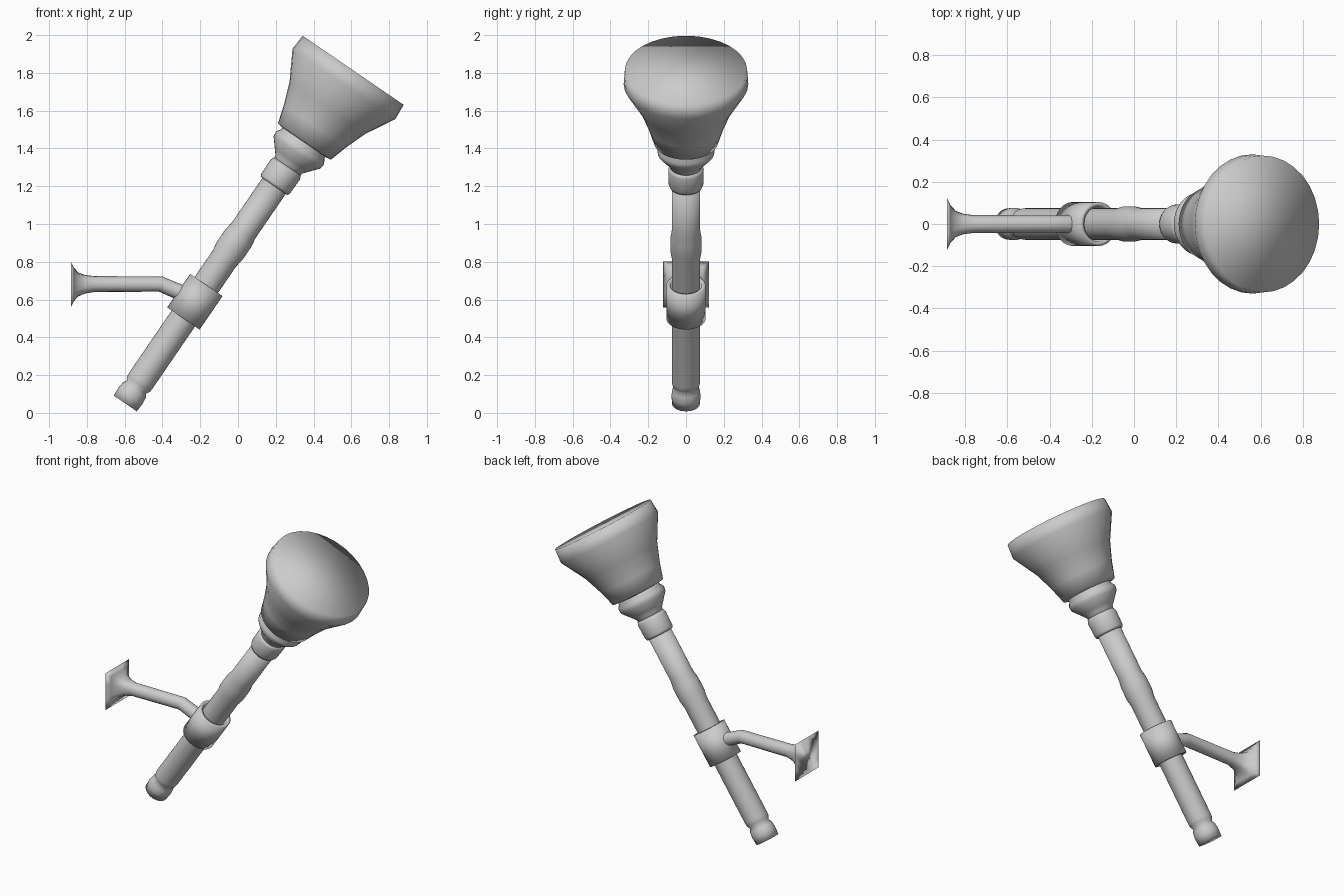
import bpy, bmesh, math
from mathutils import Vector, Matrix

cube = bpy.data.objects.get("Cube")
if cube:
    bpy.data.objects.remove(cube, do_unlink=True)

# Single grey finish
grey = bpy.data.materials.new("plain_grey")
grey.use_nodes = True
GREY = (0.6, 0.6, 0.6, 1)
grey.diffuse_color = GREY
grey.node_tree.nodes["Principled BSDF"].inputs["Base Color"].default_value = GREY

# Leaning axis of the torch
BASE = Vector((-0.597, 0, 0.05))
TIP = Vector((0.6125, 0, 1.8175))
AXIS = (TIP - BASE).normalized()
LEAN = Matrix.Translation(BASE) @ AXIS.to_track_quat('Z', 'Y').to_matrix().to_4x4()


def loft(name, rings, closed=False, matrix=Matrix()):
    """Skin a list of point rings; cap the ends or join last ring to first."""
    bm = bmesh.new()
    loops = [[bm.verts.new(matrix @ p) for p in ring] for ring in rings]
    pairs = list(zip(loops, loops[1:]))
    if closed:
        pairs.append((loops[-1], loops[0]))
    else:
        bm.faces.new(loops[0][::-1])
        bm.faces.new(loops[-1])
    n = len(loops[0])
    for a, b in pairs:
        for i in range(n):
            j = (i + 1) % n
            bm.faces.new((a[i], a[j], b[j], b[i]))
    bmesh.ops.recalc_face_normals(bm, faces=bm.faces[:])
    for f in bm.faces:
        f.smooth = True
    mesh = bpy.data.meshes.new(name)
    bm.to_mesh(mesh)
    bm.free()
    mesh.materials.append(grey)
    obj = bpy.data.objects.new(name, mesh)
    bpy.context.collection.objects.link(obj)
    return obj


def turned(name, profile, closed=False, sides=32):
    """Turn a (height, radius) profile around the leaning axis."""
    angles = [math.tau * i / sides for i in range(sides)]
    rings = [[Vector((r * math.cos(a), r * math.sin(a), t)) for a in angles]
             for t, r in profile]
    return loft(name, rings, closed, LEAN)


# Shaft with foot knob and a swelling in the middle
turned("shaft", [(0, .074), (.05, .077), (.085, .073), (.105, .062), (.125, .073),
                 (.15, .075), (.93, .075), (.98, .083), (1.06, .083), (1.11, .075),
                 (1.42, .075)])
turned("upper_collar", [(1.395, .086), (1.41, .092), (1.5, .094), (1.52, .086)])
turned("cup", [(1.5, .08), (1.535, .087), (1.56, .108), (1.61, .15),
               (1.64, .154), (1.665, .138), (1.69, .138)])
turned("bowl", [(1.676, .14), (1.68, .17), (1.78, .2), (1.895, .243),
                (2.05, .33), (2.137, .324)])

# Loose holder ring around the shaft
turned("holder_ring", [(.545, .104), (.76, .104), (.76, .083), (.545, .083)], closed=True)


# Bracket arm: square wall plate flaring into a round bar that bends to the ring
def section(center, half, square, tilt=0, sides=16):
    ring = []
    for i in range(sides):
        a = math.tau * i / sides
        c, s = math.cos(a), math.sin(a)
        k = half * (1 + square * (1 / max(abs(c), abs(s)) - 1))
        ring.append(Vector((center[0] + k * s * math.sin(tilt), k * c,
                            center[1] + k * s * math.cos(tilt))))
    return ring


stations = [(-.885, .68, .122, 1, 0), (-.87, .68, .09, .9, 0), (-.845, .68, .063, .6, 0),
            (-.81, .681, .049, .3, 0), (-.76, .682, .042, 0, 0), (-.41, .682, .041, 0, .2),
            (-.3, .635, .042, 0, .45), (-.23, .6, .042, 0, .45)]
loft("wall_bracket", [section((x, z), h, q, t) for x, z, h, q, t in stations])
